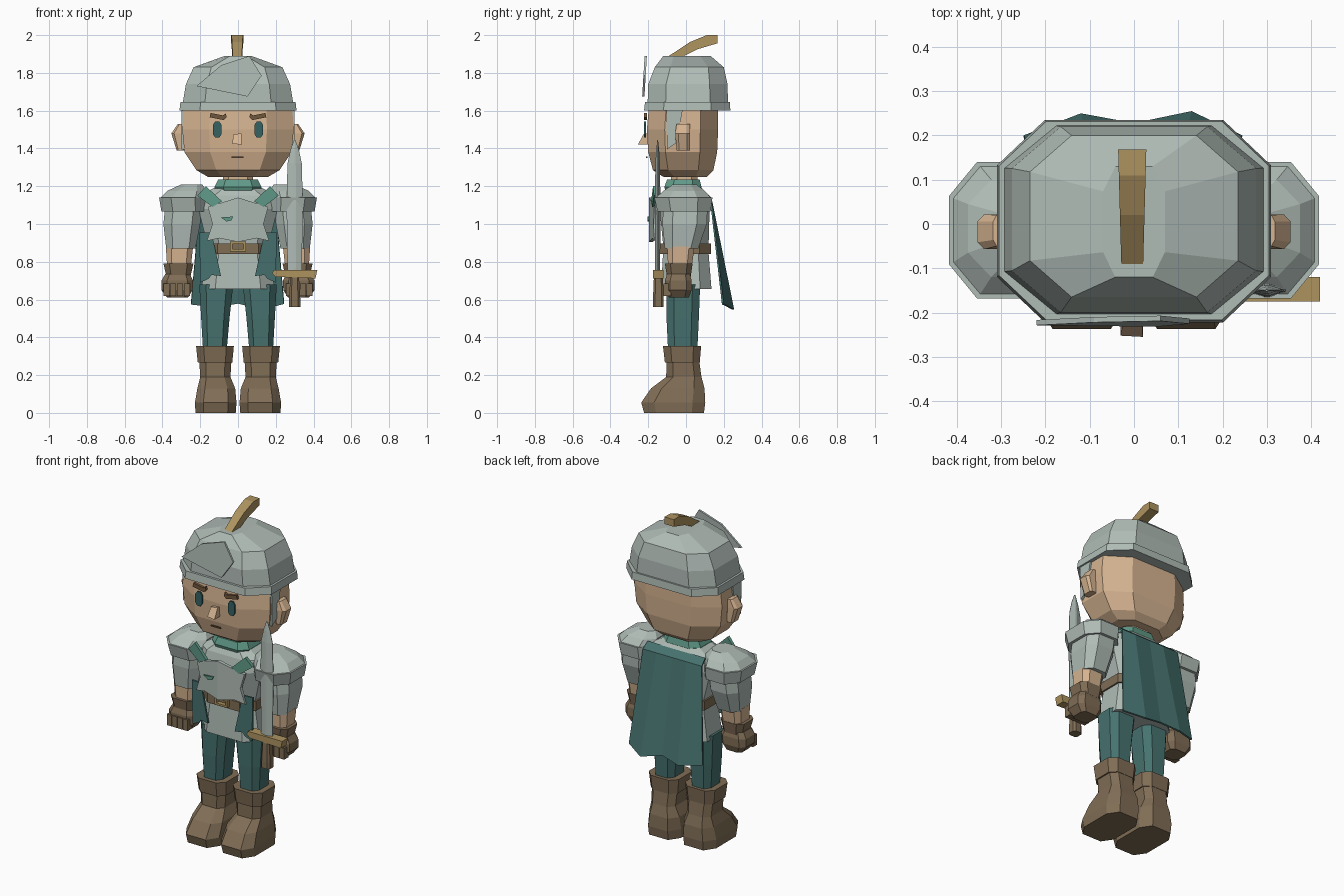
import bpy, bmesh

def material(name, r, g, b):
    m = bpy.data.materials.new(name)
    lin = [((c / 255 + 0.055) / 1.055) ** 2.4 for c in (r, g, b)]
    m.diffuse_color = (*lin, 1)
    return m

STEEL = material("pale_steel", 176, 188, 182)
SKIN = material("skin", 214, 180, 145)
TEAL = material("dark_teal", 70, 114, 111)
GREEN = material("scarf_green", 96, 154, 136)
LEATHER = material("brown_leather", 128, 109, 85)
GOLD = material("gold", 174, 148, 96)
EYE = material("eye_teal", 54, 98, 97)
HAIR = material("brow_brown", 112, 86, 60)

def finish(name, bm, mat):
    bmesh.ops.recalc_face_normals(bm, faces=bm.faces)
    me = bpy.data.meshes.new(name)
    bm.to_mesh(me)
    bm.free()
    me.materials.append(mat)
    ob = bpy.data.objects.new(name, me)
    bpy.context.collection.objects.link(ob)
    return ob

def loft(name, mat, rings, a=0.62, b=0.55, s=1):
    """Stack of chamfered rectangles; ring = (z, x0, x1, y0, y1), s=-1 mirrors x."""
    bm = bmesh.new()
    loops = []
    for z, x0, x1, y0, y1 in rings:
        cx, cy, hx, hy = (x0 + x1) / 2, (y0 + y1) / 2, (x1 - x0) / 2, (y1 - y0) / 2
        outline = [(1, -b), (1, b), (a, 1), (-a, 1), (-1, b), (-1, -b), (-a, -1), (a, -1)]
        loops.append([bm.verts.new((s * (cx + u * hx), cy + v * hy, z)) for u, v in outline])
    for lo, hi in zip(loops, loops[1:]):
        for i in range(8):
            j = (i + 1) % 8
            bm.faces.new((lo[i], lo[j], hi[j], hi[i]))
    bm.faces.new(loops[0])
    bm.faces.new(loops[-1])
    return finish(name, bm, mat)

def plate(name, mat, pts, place):
    """Outline given a thickness; place(u, v, t) puts side t (0 or 1) in space."""
    bm = bmesh.new()
    front, back = [[bm.verts.new(place(u, v, t)) for u, v in pts] for t in (0, 1)]
    bm.faces.new(front)
    bm.faces.new(back)
    n = len(pts)
    for i in range(n):
        j = (i + 1) % n
        bm.faces.new((front[i], front[j], back[j], back[i]))
    return finish(name, bm, mat)

def facing(y, slope=0.0, s=1, thick=0.009, lean=0.0, z0=0.0):
    """Placement for a plate facing forward, swept back with distance from x = 0."""
    return lambda u, v, t: (s * u, y + slope * abs(u) + lean * (v - z0) + t * thick, v)

def box(name, mat, x0, x1, y0, y1, z0, z1, s=1):
    return plate(name, mat, [(x0, z0), (x1, z0), (x1, z1), (x0, z1)],
                 lambda u, v, t: (s * u, y0 + t * (y1 - y0), v))

# Head, nose and mouth
loft("head", SKIN, [(1.25, -.16, .16, -.12, .11), (1.285, -.22, .22, -.175, .145),
     (1.38, -.283, .283, -.2, .165), (1.5, -.295, .295, -.207, .17),
     (1.64, -.285, .285, -.195, .17)], .52, .5)
plate("nose", SKIN, [(-.03, 1.425), (.02, 1.42), (.018, 1.48), (-.025, 1.475)],
      lambda u, v, t: (u, -.2 if t else -.255 + (v - 1.42) * .55, v))
box("mouth", HAIR, -.035, .03, -.212, -.204, 1.35, 1.357)

# Helmet with rim, crest and raised visor
loft("helmet_rim", STEEL, [(1.6, -.31, .31, -.222, .235), (1.645, -.305, .305, -.217, .232)], .65, .55)
loft("helmet_dome", STEEL, [(1.645, -.292, .292, -.203, .222), (1.74, -.276, .276, -.2, .22),
     (1.83, -.235, .235, -.165, .2), (1.89, -.07, .07, -.12, .13)], .6, .55)
plate("helmet_crest", GOLD, [(-.135, 1.86), (.02, 1.963), (.11, 2.0), (.168, 2.0), (.168, 1.957),
      (.06, 1.925), (-.03, 1.88)],
      lambda u, v, t: ((t - .5) * (.047 + .055 * (u + .135)) - .004, u, v))
plate("visor", STEEL, [(-.22, 1.73), (-.09, 1.84), (.06, 1.89), (.125, 1.785), (.05, 1.675)],
      facing(-.232, lean=.06, z0=1.675, thick=.012))

# Paired facial details
for s, side in ((1, "right"), (-1, "left")):
    plate("eye_" + side, EYE, [(.1, 1.457), (.12, 1.457), (.133, 1.475), (.133, 1.525), (.12, 1.543),
          (.1, 1.543), (.087, 1.525), (.087, 1.475)], facing(-.222, s=s))
    plate("brow_" + side, HAIR, [(.06, 1.565), (.075, 1.55), (.15, 1.565), (.145, 1.588), (.08, 1.575),
          (.065, 1.585)], facing(-.222, s=s, thick=.015))
    loft("ear_" + side, SKIN, [(1.39, .28, .325, -.05, .02), (1.48, .28, .353, -.057, .022),
         (1.53, .28, .318, -.05, .02)], .6, .6, s)
    plate("cheek_guard_" + side, STEEL, [(-.105, 1.62), (-.015, 1.62), (-.05, 1.43), (-.1, 1.395)],
          lambda u, v, t: (s * (.282 + .018 * t), u, v))

# Tunic, scarf, belt and buckle
loft("tunic", STEEL, [(.655, -.195, .195, -.132, .135), (.84, -.165, .165, -.122, .12),
     (.9, -.165, .165, -.122, .12), (1.08, -.21, .21, -.14, .125), (1.15, -.2, .2, -.125, .115),
     (1.195, -.12, .12, -.1, .08)])
loft("belt", LEATHER, [(.84, -.175, .175, -.14, .132), (.897, -.175, .175, -.14, .132)])
for x0, x1, z0, z1 in ((-.042, .042, .855, .867), (-.042, .042, .895, .907),
                       (-.042, -.03, .867, .895), (.03, .042, .867, .895)):
    box("buckle", GOLD, x0, x1, -.165, -.138, z0, z1)
loft("scarf", GREEN, [(1.165, -.115, .115, -.105, .075), (1.195, -.125, .125, -.115, .082),
     (1.235, -.105, .105, -.1, .072)])
loft("neck", SKIN, [(1.22, -.08, .08, -.08, .06), (1.28, -.08, .08, -.08, .06)])

# Breastplate halves, leaf mark, scarf flaps and hanging cloth
for s, side in ((1, "right"), (-1, "left")):
    plate("breastplate_" + side, STEEL, [(0, 1.14), (.16, 1.09), (.135, 1.0), (.165, .91), (.1, .925),
          (0, .905)], facing(-.195, .17, s, .02))
    plate("scarf_flap_" + side, GREEN, [(.085, 1.12), (.135, 1.09), (.215, 1.15), (.17, 1.2)],
          facing(-.195, .12, s, .02))
    plate("hanging_cloth_" + side, TEAL, [(.14, .955), (.205, .955), (.2, .69), (.155, .71), (.14, .73),
          (.09, .725)], facing(-.168, .08, s, .012))
plate("leaf_mark", GREEN, [(-.092, 1.035), (-.055, 1.037), (-.025, 1.04), (-.035, 1.02), (-.06, 1.013)],
      facing(-.203, -.0, thick=.009))

# Arms: shoulder armour, sleeve, forearm, glove
for s, side in ((1, "right"), (-1, "left")):
    loft("shoulder_band_" + side, STEEL, [(1.065, .165, .405, -.15, .13), (1.14, .165, .418, -.168, .14)],
         .5, .5, s)
    loft("shoulder_cap_" + side, STEEL, [(1.14, .165, .408, -.158, .13), (1.175, .165, .375, -.12, .1),
         (1.21, .19, .3, -.07, .055)], .5, .5, s)
    loft("sleeve_" + side, STEEL, [(.87, .225, .38, -.112, .065), (1.0, .2, .395, -.125, .11),
         (1.1, .19, .385, -.12, .115)], .55, .55, s)
    loft("forearm_" + side, SKIN, [(.77, .25, .375, -.095, .03), (.88, .238, .382, -.1, .045)],
         .6, .6, s)
    loft("glove_cuff_" + side, LEATHER, [(.72, .252, .378, -.1, .025), (.79, .236, .395, -.112, .035)],
         .6, .6, s)
    loft("glove_" + side, LEATHER, [(.61, .265, .375, -.09, .015), (.65, .24, .405, -.112, .03),
         (.7, .238, .405, -.112, .03), (.735, .255, .385, -.1, .02)], .65, .6, s)
    for i in range(4):
        x = .255 + i * .036
        box("finger_" + side, LEATHER, x, x + .032, -.12, -.08, .618, .685, s)

# Legs and boots
for s, side in ((1, "right"), (-1, "left")):
    loft("trouser_leg_" + side, TEAL, [(.33, .06, .185, -.095, .06), (.5, .045, .195, -.103, .068),
         (.68, .025, .205, -.105, .075)], .6, .55, s)
    loft("boot_foot_" + side, LEATHER, [(0, .012, .225, -.222, .095), (.055, .008, .228, -.237, .102),
         (.13, .015, .215, -.185, .098), (.19, .04, .2, -.105, .082), (.275, .035, .205, -.103, .07)],
         .6, .6, s)
    loft("boot_cuff_" + side, LEATHER, [(.268, .03, .213, -.112, .073), (.355, .022, .222, -.122, .08)],
         .6, .6, s)

# Sword
loft("sword_blade", STEEL, [(.75, .262, .338, -.163, -.137), (1.1, .257, .343, -.165, -.135),
     (1.32, .262, .338, -.162, -.138), (1.39, .277, .323, -.158, -.142), (1.445, .296, .304, -.152, -.148)],
     .15, .15)
plate("sword_guard", GOLD, [(.18, .738), (.2, .72), (.41, .712), (.42, .757), (.19, .757)],
      lambda u, v, t: (u, -.175 + t * .055, v))
loft("sword_grip", LEATHER, [(.56, .27, .33, -.175, -.118), (.6, .27, .33, -.175, -.118),
     (.72, .277, .323, -.17, -.122)], .6, .6)

# Cape with a folded hem
bm = bmesh.new()
hem = [(-.25, .2, .575), (-.12, .25, .56), (0, .228, .58), (.13, .255, .548), (.245, .2, .578)]
rows = [[bm.verts.new((x * .78, .095, 1.175)) for x, y, z in hem],
        [bm.verts.new((x * .8, .135, 1.14)) for x, y, z in hem],
        [bm.verts.new(p) for p in hem]]
for up, low in zip(rows, rows[1:]):
    for i in range(4):
        bm.faces.new((up[i], up[i + 1], low[i + 1], low[i]))
cape = finish("cape", bm, TEAL)
cape.modifiers.new("thickness", "SOLIDIFY").thickness = .01
